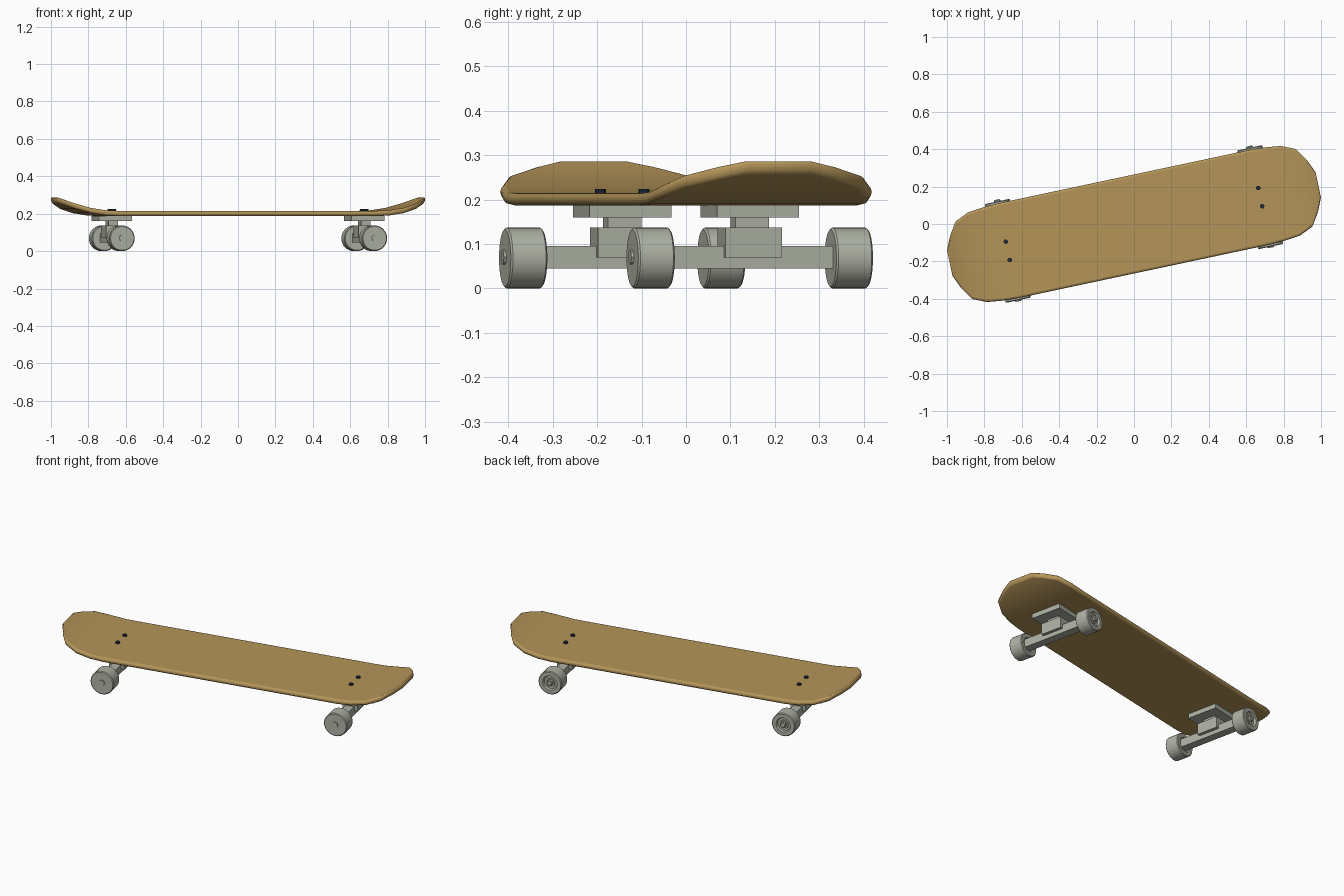
import bpy, bmesh, math
from mathutils import Matrix

cube = bpy.data.objects.get("Cube")
if cube:
    bpy.data.objects.remove(cube)

TURN = Matrix.Rotation(math.radians(12), 4, 'Z')   # whole board sits at an angle


def material(name, colour):
    m = bpy.data.materials.new(name)
    m.use_nodes = True
    m.diffuse_color = (*colour, 1)
    m.node_tree.nodes["Principled BSDF"].inputs["Base Color"].default_value = (*colour, 1)
    return m


wood = material("wood", (0.46, 0.30, 0.10))
metal = material("pale_grey", (0.42, 0.44, 0.37))
dark = material("dark_blue", (0.015, 0.025, 0.045))


def finish(name, bm, mat, smooth=None):
    bmesh.ops.recalc_face_normals(bm, faces=bm.faces)
    bm.transform(TURN)
    mesh = bpy.data.meshes.new(name)
    bm.to_mesh(mesh)
    bm.free()
    mesh.materials.append(mat)
    ob = bpy.data.objects.new(name, mesh)
    bpy.context.collection.objects.link(ob)
    if smooth:
        bpy.ops.object.select_all(action='DESELECT')
        ob.select_set(True)
        bpy.context.view_layer.objects.active = ob
        bpy.ops.object.shade_smooth_by_angle(angle=math.radians(smooth))
    return ob


def box(name, centre, size, mat):
    bm = bmesh.new()
    bmesh.ops.create_cube(bm, size=1, matrix=Matrix.Translation(centre) @ Matrix.Diagonal((*size, 1)))
    return finish(name, bm, mat)


def lathe(name, centre, profile, mat, sides, axis='Y'):
    """Closed solid of revolution from (radius, offset along axis) pairs."""
    bm = bmesh.new()
    rings = []
    for r, h in profile:
        ring = []
        for i in range(sides):
            a = math.tau * i / sides
            c, s = r * math.cos(a), r * math.sin(a)
            co = (c, h, s) if axis == 'Y' else (c, s, h)
            ring.append(bm.verts.new([p + q for p, q in zip(co, centre)]))
        rings.append(ring)
    for a, b in zip(rings, rings[1:]):
        for i in range(sides):
            j = (i + 1) % sides
            bm.faces.new((a[i], a[j], b[j], b[i]))
    bm.faces.new(rings[0])
    bm.faces.new(rings[-1])
    return finish(name, bm, mat, 35)


# Deck: stations of (distance, half width, underside height), mirrored to both ends
half = [(0.69, 0.259, 0.187), (0.77, 0.255, 0.190), (0.855, 0.245, 0.203),
        (0.93, 0.212, 0.226), (0.975, 0.143, 0.246), (1.007, 0.07, 0.262)]
stations = [(-u, w, z) for u, w, z in reversed(half)] + half
THICK = 0.028
bm = bmesh.new()
loops = []
for u, w, z in stations:
    loops.append([bm.verts.new(p) for p in
                  ((u, -w, z), (u, w, z), (u, w, z + THICK), (u, -w, z + THICK))])
for a, b in zip(loops, loops[1:]):
    for i in range(4):
        j = (i + 1) % 4
        bm.faces.new((a[i], a[j], b[j], b[i]))
bm.faces.new(loops[0])
bm.faces.new(loops[-1])
deck = finish("deck", bm, wood, 35)
rim = deck.modifiers.new("rounded_rim", 'BEVEL')
rim.width = 0.011
rim.segments = 3
rim.limit_method = 'ANGLE'
rim.angle_limit = math.radians(50)
# Keep the rounding before the smoothing pass
while deck.modifiers[0] != rim and deck.modifiers.find("rounded_rim") > 0:
    deck.modifiers.move(deck.modifiers.find("rounded_rim"), 0)

# Wheel profile: plain on one side, stepped hub recess on the other
wheel = [(0.064, -0.042), (0.0685, -0.038), (0.0685, 0.038), (0.064, 0.042),
         (0.043, 0.042), (0.038, 0.030), (0.026, 0.030), (0.024, 0.034)]

# Trucks, one under each end
for end, u in (("right", -0.69), ("left", 0.69)):
    box(end + "_baseplate", (u, 0, 0.174), (0.18, 0.188, 0.028), metal)
    box(end + "_pivot", (u, 0, 0.148), (0.05, 0.077, 0.03), metal)
    box(end + "_hanger", (u, 0, 0.1035), (0.088, 0.13, 0.067), metal)
    box(end + "_axle", (u, 0, 0.07), (0.05, 0.40, 0.05), metal)
    for side, s in (("front", -1), ("back", 1)):
        tag = end + "_" + side
        lathe(tag + "_wheel", (u, s * 0.228, 0.0685), wheel, metal, 32)
        lathe(tag + "_axle_nut", (u, s * 0.262, 0.0705),
              [(0.017, -0.014), (0.017, 0.014), (0.013, 0.018)], metal, 8)
        lathe(tag + "_bolt", (u, s * 0.05, 0.212),
              [(0.012, -0.01), (0.012, 0.012)], dark, 10, 'Z')
